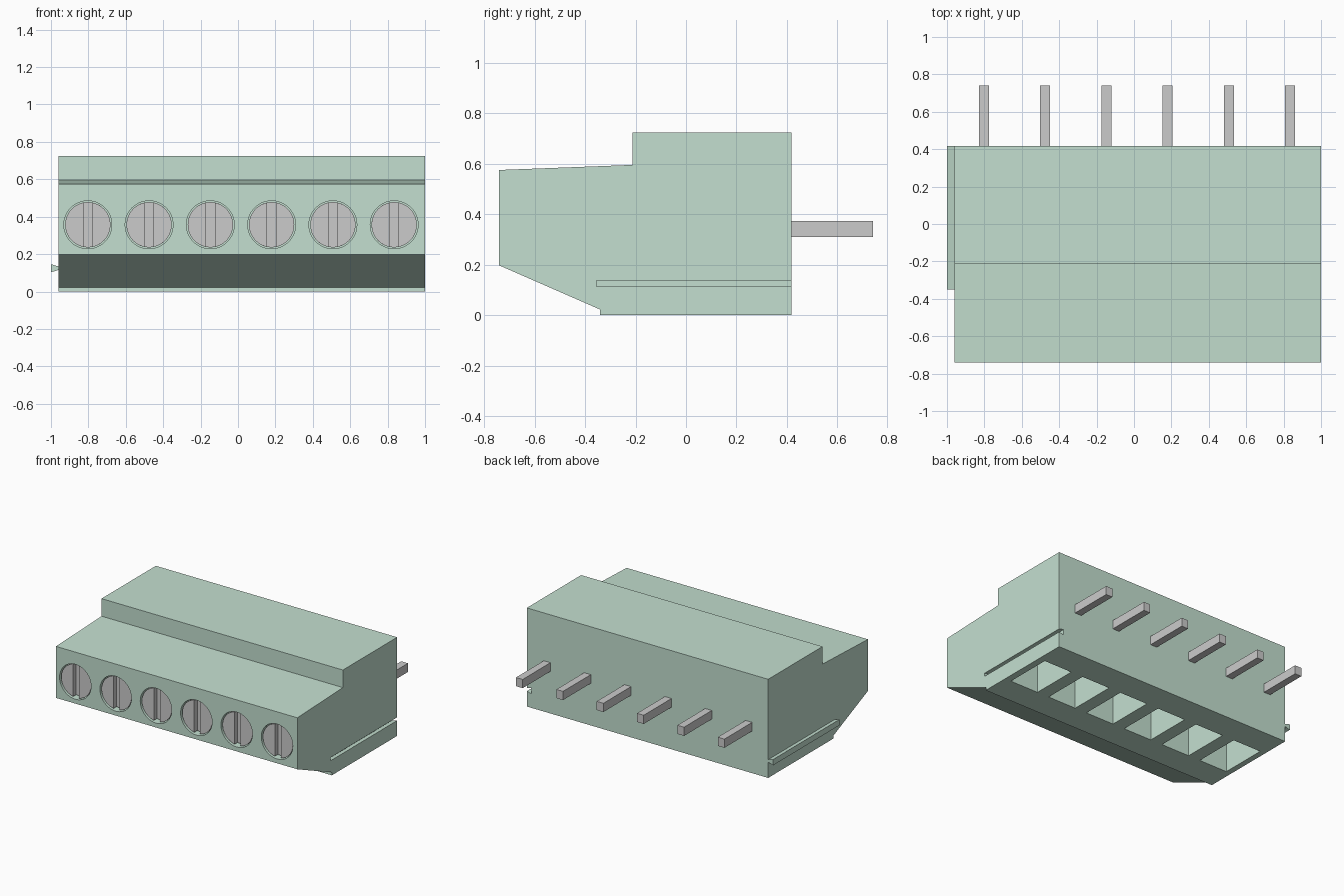
import bpy, bmesh, math

if "Cube" in bpy.data.objects:
    bpy.data.objects.remove(bpy.data.objects["Cube"])

PITCH = 0.3276
CENTERS = [-0.803 + PITCH * i for i in range(6)]
SCREW_Z = 0.357

green = bpy.data.materials.new("green_plastic")
green.diffuse_color = (0.55, 0.74, 0.63, 1)
green.use_nodes = True
green.node_tree.nodes["Principled BSDF"].inputs["Base Color"].default_value = green.diffuse_color


def prism(bm, pts, direction):
    """Extrude a closed 3D outline along a direction."""
    face = bm.faces.new([bm.verts.new(p) for p in pts])
    new = bmesh.ops.extrude_face_region(bm, geom=[face], use_keep_orig=True)["geom"]
    verts = [g for g in new if isinstance(g, bmesh.types.BMVert)]
    bmesh.ops.translate(bm, verts=verts, vec=direction)


def box(bm, x, y, z):
    prism(bm, [(x[0], y[0], z[0]), (x[1], y[0], z[0]),
               (x[1], y[0], z[1]), (x[0], y[0], z[1])], (0, y[1] - y[0], 0))


def arc(cx, y, r, a0, a1, n):
    return [(cx + r * math.cos(a0 + (a1 - a0) * i / n), y,
             SCREW_Z + r * math.sin(a0 + (a1 - a0) * i / n)) for i in range(n + 1)]


def finish(name, bm, mat=None):
    bmesh.ops.recalc_face_normals(bm, faces=bm.faces[:])
    mesh = bpy.data.meshes.new(name)
    bm.to_mesh(mesh)
    bm.free()
    obj = bpy.data.objects.new(name, mesh)
    bpy.context.collection.objects.link(obj)
    if mat:
        mesh.materials.append(mat)
    return obj


def smooth(obj):
    bpy.ops.object.select_all(action='DESELECT')
    obj.select_set(True)
    bpy.context.view_layer.objects.active = obj
    bpy.ops.object.shade_smooth_by_angle(angle=math.radians(30))


# Housing: stepped side profile extruded along x
profile = [(-0.74, 0.575), (-0.74, 0.197), (-0.34, 0.022), (-0.34, 0),
           (0.418, 0), (0.418, 0.724), (-0.212, 0.724), (-0.212, 0.595)]
bm = bmesh.new()
prism(bm, [(-0.96, y, z) for y, z in profile], (1.96, 0, 0))
housing = finish("housing", bm, green)

# Cutter: plug pockets below, screw recesses in front, dovetail groove at right
bm = bmesh.new()
for cx in CENTERS:
    box(bm, (cx - 0.115, cx + 0.115), (-0.14, 0.21), (-0.1, 0.5))
    prism(bm, arc(cx, -0.8, 0.128, 0, math.tau, 48)[:-1], (0, 0.12, 0))
prism(bm, [(0.96, -0.355, 0.103), (1.01, -0.355, 0.115),
           (1.01, -0.355, 0.134), (0.96, -0.355, 0.146)], (0, 0.9, 0))
cutter = finish("cutter", bm, green)
cutter.hide_render = True
mod = housing.modifiers.new("cut", 'BOOLEAN')
mod.operation = 'DIFFERENCE'
mod.solver = 'EXACT'
mod.object = cutter
bpy.context.view_layer.objects.active = housing
bpy.ops.object.modifier_apply(modifier=mod.name)
bpy.data.objects.remove(cutter)
smooth(housing)

# Dovetail rib on the left side
bm = bmesh.new()
prism(bm, [(-1, -0.35, 0.103), (-0.96, -0.35, 0.115),
           (-0.96, -0.35, 0.134), (-1, -0.35, 0.146)], (0, 0.768, 0))
finish("dovetail_rib", bm, green)

for i, cx in enumerate(CENTERS):
    # Slotted screw head: two half discs over a backing disc
    bm = bmesh.new()
    r = 0.121
    a = math.acos(0.024 / r)
    for start in (0, math.pi):
        prism(bm, arc(cx, -0.73, r, start - a, start + a, 22), (0, 0.035, 0))
    prism(bm, arc(cx, -0.695, r, 0, math.tau, 48)[:-1], (0, 0.015, 0))
    smooth(finish(f"screw_{i + 1}", bm))

    # Contact pin at the back
    bm = bmesh.new()
    box(bm, (cx - 0.027, cx + 0.027), (0.40, 0.74), (0.309, 0.373))
    finish(f"pin_{i + 1}", bm)
